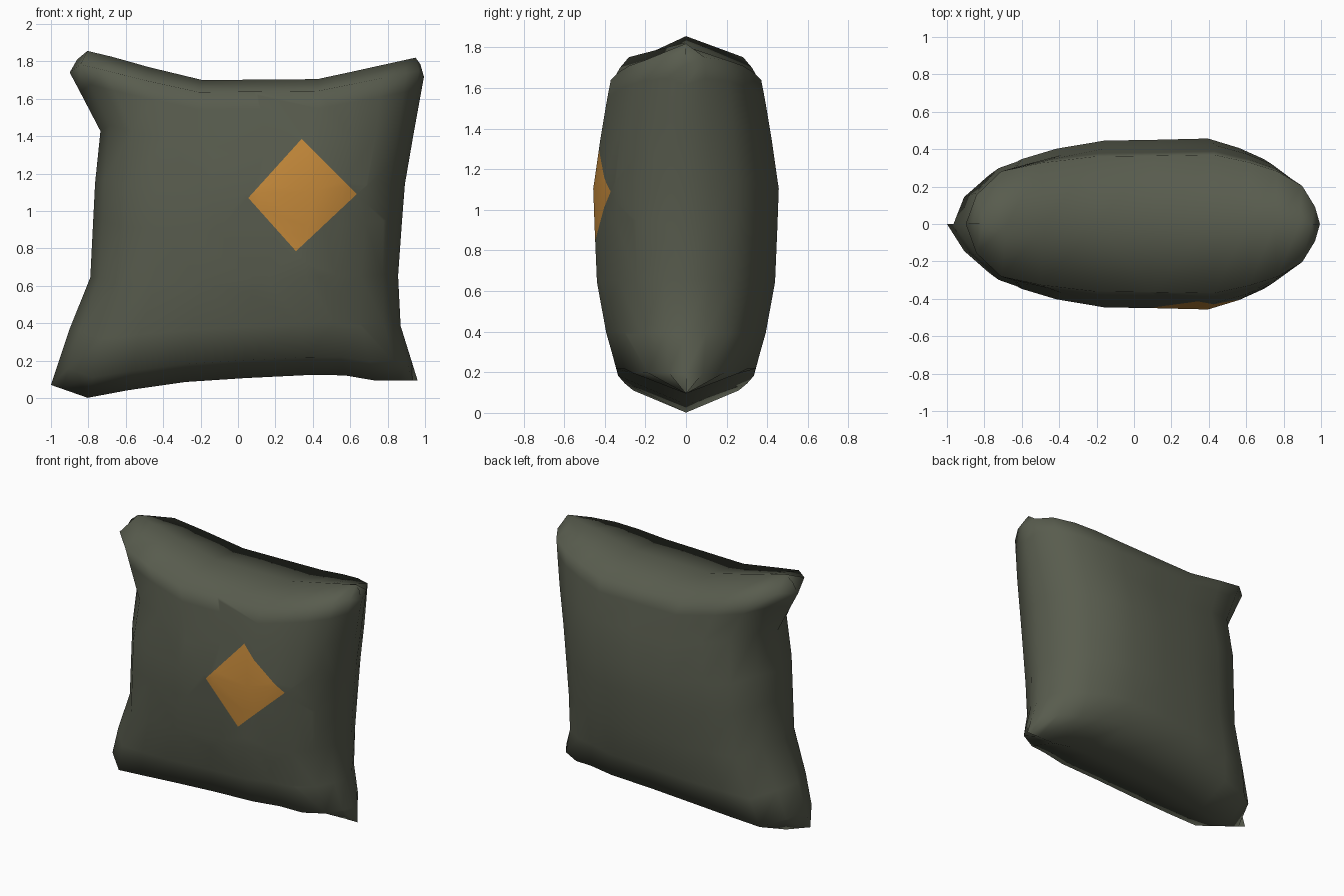
import bpy, bmesh
from mathutils import Vector

if "Cube" in bpy.data.objects:
    bpy.data.objects.remove(bpy.data.objects["Cube"])


def material(name, rgb):
    m = bpy.data.materials.new(name)
    m.diffuse_color = (*rgb, 1)
    m.use_nodes = True
    m.node_tree.nodes["Principled BSDF"].inputs["Base Color"].default_value = m.diffuse_color
    return m


# seam outline of the cushion, one polyline per side, as (x, z)
TOP = [(-.86, 1.81), (-.80, 1.86), (-.48, 1.77), (-.19, 1.70), (.43, 1.705), (.95, 1.82), (.975, 1.785)]
BOTTOM = [(-1, .07), (-.80, .0), (-.42, .075), (-.10, .10), (.52, .13), (.72, .095), (.96, .095)]
LEFT = [(-1, .07), (-.90, .37), (-.79, .64), (-.76, 1.23), (-.735, 1.43), (-.91, 1.76), (-.86, 1.81)]
RIGHT = [(.96, .095), (.865, .40), (.85, .57), (.89, 1.13), (.94, 1.42), (1.0, 1.75), (.975, 1.785)]

# plumpness across the width and up the height: (fraction, fullness)
ACROSS = [(0, 0), (.03, .42), (.10, .76), (.21, .88), (.365, .975), (.53, .985),
          (.70, 1), (.80, .89), (.88, .76), (.95, .55), (.986, .25), (1, 0)]
UP = [(0, 0), (.06, .75), (.172, .86), (.33, .96), (.5, .985), (.62, 1),
      (.78, .92), (.90, .85), (.96, .81), (1, 0)]
HALF_DEPTH = .457


def along(line, t, axis):
    """Point on a side at fraction t, measured along the given axis."""
    a, b = line[0][axis], line[-1][axis]
    target = a + (b - a) * t
    for p, q in zip(line, line[1:]):
        lo, hi = min(p[axis], q[axis]), max(p[axis], q[axis])
        if lo - 1e-6 <= target <= hi + 1e-6:
            return Vector(p).lerp(Vector(q), (target - p[axis]) / (q[axis] - p[axis]))
    return Vector(line[-1])


def surface(u, v):
    """Blend the four seam sides into an inner point."""
    c = [Vector(p) for p in (BOTTOM[0], BOTTOM[-1], TOP[0], TOP[-1])]
    sides = (along(BOTTOM, u, 0) * (1 - v) + along(TOP, u, 0) * v
             + along(LEFT, v, 1) * (1 - u) + along(RIGHT, v, 1) * u)
    corners = (c[0] * (1 - u) + c[1] * u) * (1 - v) + (c[2] * (1 - u) + c[3] * u) * v
    return sides - corners


# cushion: front and back shells joined at the seam
bm = bmesh.new()
for side in (-1, 1):
    grid = [[bm.verts.new((p.x, side * HALF_DEPTH * f * g, p.y))
             for u, f in ACROSS for p in [surface(u, v)]] for v, g in UP]
    for j in range(len(UP) - 1):
        for i in range(len(ACROSS) - 1):
            quad = [grid[j][i], grid[j][i + 1], grid[j + 1][i + 1], grid[j + 1][i]]
            bm.faces.new(quad if side < 0 else quad[::-1])
bmesh.ops.remove_doubles(bm, verts=bm.verts, dist=.0005)

# diamond patch: cut its outline into the front shell, then colour the inside
DIAMOND = [Vector(p) for p in ((.34, 1.385), (.635, 1.09), (.31, .785), (.055, 1.07))]
planes = []
for p, q in zip(DIAMOND, DIAMOND[1:] + DIAMOND[:1]):
    d = q - p
    planes.append((Vector((p.x, 0, p.y)), Vector((-d.y, 0, d.x)).normalized()))
for co, no in planes:
    faces = [f for f in bm.faces if f.calc_center_median().y < 0
             and -.3 < f.calc_center_median().x < .85 and .5 < f.calc_center_median().z < 1.6]
    geom = faces + list({e for f in faces for e in f.edges}) + list({v for f in faces for v in f.verts})
    bmesh.ops.bisect_plane(bm, geom=geom, plane_co=co, plane_no=no, dist=.0001)
for f in bm.faces:
    c = f.calc_center_median()
    f.smooth = True
    if c.y < 0 and all((c - co).dot(no) < 0 for co, no in planes):
        f.material_index = 1
bmesh.ops.recalc_face_normals(bm, faces=bm.faces)

mesh = bpy.data.meshes.new("cushion")
bm.to_mesh(mesh)
bm.free()
mesh.materials.append(material("dark olive cloth", (.098, .107, .076)))
mesh.materials.append(material("ochre patch", (.546, .246, .042)))
cushion = bpy.data.objects.new("cushion", mesh)
bpy.context.collection.objects.link(cushion)
